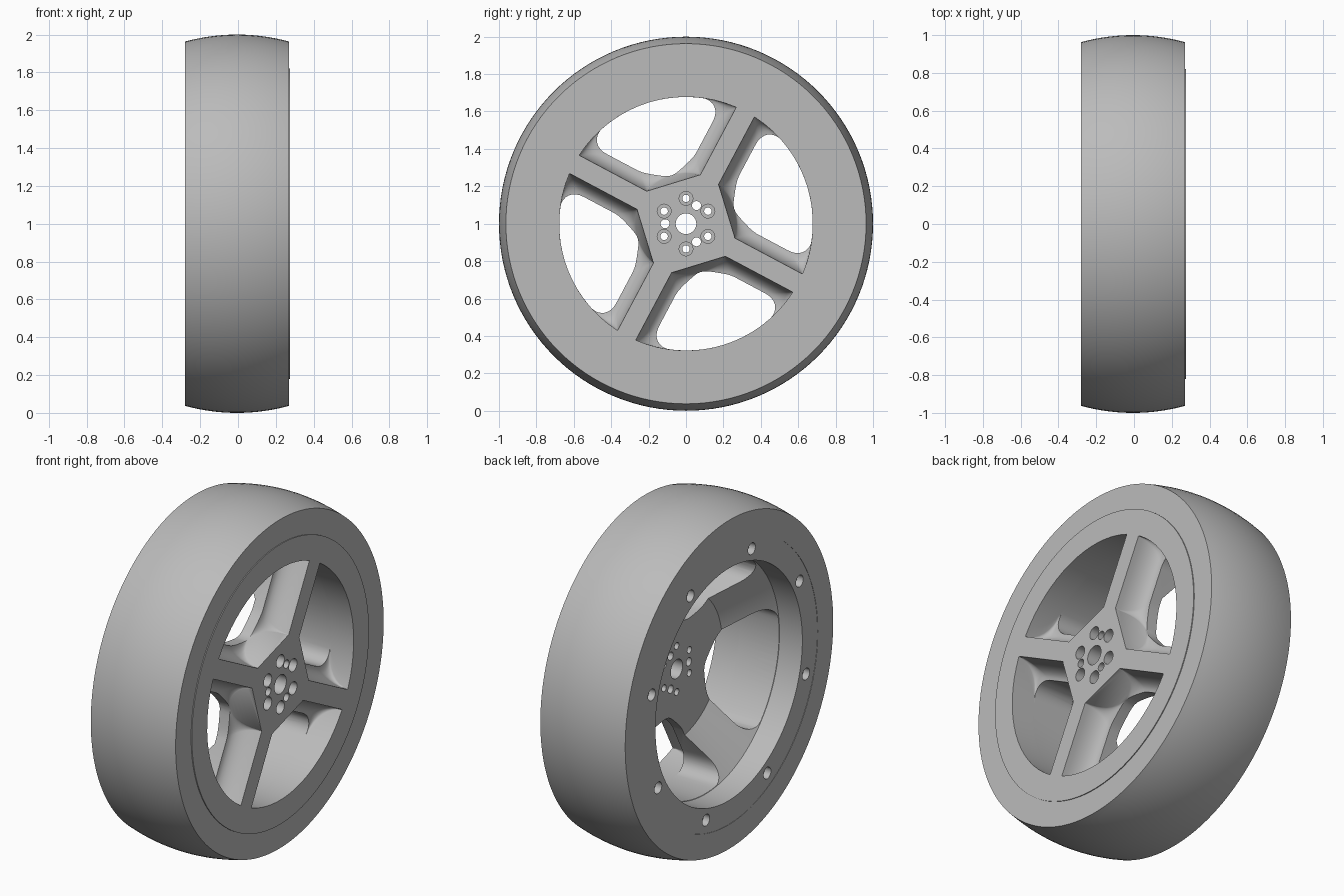
import bpy, bmesh
from math import sin, cos, asin, pi, radians, sqrt

if "Cube" in bpy.data.objects:
    bpy.data.objects.remove(bpy.data.objects["Cube"])

grey = bpy.data.materials.new("wheel grey")
grey.use_nodes = True
grey.diffuse_color = (0.5, 0.5, 0.5, 1)
grey.node_tree.nodes["Principled BSDF"].inputs["Base Color"].default_value = (0.5, 0.5, 0.5, 1)

AXLE = 1.0          # height of the wheel axis
FRONT = 0.275       # spoked face
BACK = -0.278       # recessed face
RIM = 0.68          # inner radius of the rim
HUB = 0.27
SPOKE_ANGLE = radians(62)


def bridge(bm, rings, closed):
    """Skin a list of vertex rings; join last to first, or cap both ends."""
    n = len(rings[0])
    pairs = list(zip(rings, rings[1:]))
    if closed:
        pairs.append((rings[-1], rings[0]))
    for a, b in pairs:
        for i in range(n):
            j = (i + 1) % n
            bm.faces.new((a[i], a[j], b[j], b[i]))
    if not closed:
        bm.faces.new(rings[0][::-1])
        bm.faces.new(rings[-1])


def polar_ring(bm, x, r, segments, y=0, z=AXLE):
    return [bm.verts.new((x, y + r * cos(2 * pi * i / segments),
                          z + r * sin(2 * pi * i / segments))) for i in range(segments)]


def finish(bm, name):
    bmesh.ops.recalc_face_normals(bm, faces=bm.faces)
    mesh = bpy.data.meshes.new(name)
    bm.to_mesh(mesh)
    bm.free()
    mesh.materials.append(grey)
    obj = bpy.data.objects.new(name, mesh)
    bpy.context.scene.collection.objects.link(obj)
    return obj


def activate(obj):
    bpy.ops.object.select_all(action='DESELECT')
    obj.select_set(True)
    bpy.context.view_layer.objects.active = obj


def lathe(name, profile, segments=128):
    """Closed profile of (x, radius) turned about the axle."""
    bm = bmesh.new()
    bridge(bm, [polar_ring(bm, x, r, segments) for x, r in profile], True)
    return finish(bm, name)


def drill(bm, angle, radius, steps, segments=20):
    """Stepped round hole parallel to the axle."""
    y, z = radius * cos(angle), AXLE + radius * sin(angle)
    bridge(bm, [polar_ring(bm, x, r, segments, y, z) for x, r in steps], False)


def pocket_outline(half_spoke, corner, steps=8):
    """Rounded sector between two spokes, as (radius, angle) pairs."""
    outer = RIM - 0.002
    pts = []

    def spread(r):
        return pi / 4 - asin(half_spoke / r)

    def corner_arc(r, side, start):
        c_t = min(0.96, corner / (r * spread(r)))
        sign = 1 if r > HUB else -1
        for k in range(steps + 1):
            a = start + pi / 2 * k / steps
            rad = r - sign * corner + corner * cos(a)
            t = side * (1 - c_t) + c_t * sin(a)
            pts.append((rad, t * spread(rad)))

    def arc(r, start, end):
        for k in range(1, 16):
            t = start + (end - start) * k / 16
            pts.append((r, t * spread(r)))

    corner_arc(outer, 1, 0)
    corner_arc(HUB, 1, pi / 2)
    corner_arc(HUB, -1, pi)
    corner_arc(outer, -1, 3 * pi / 2)
    edge = 1 - corner / (outer * spread(outer))
    arc(outer, -edge, edge)
    return pts


def pocket(bm, middle):
    """Opening that narrows through a concave fillet, then runs straight through."""
    levels = [(FRONT + 0.05, 0)]
    levels += [(FRONT - 0.15 * sin(a), 1 - cos(a)) for a in [pi / 2 * k / 8 for k in range(9)]]
    levels.append((BACK - 0.05, 1))
    rings = []
    for x, f in levels:
        outline = pocket_outline(0.055 + 0.075 * f, 0.004 + 0.11 * f)
        rings.append([bm.verts.new((x, r * cos(middle + t), AXLE + r * sin(middle + t)))
                      for r, t in outline])
    bridge(bm, rings, False)


# Tyre with a crowned tread
tread = []
for k in range(17):
    u = -1 + k / 8
    tread.append((-0.005 + 0.275 * u, 0.963 + 0.037 * (1 - u * u)))
tyre = lathe("tyre", [(-0.28, 0.82)] + tread + [(0.27, 0.82)])

# Wheel core: rim, dished web and centre bore
core = lathe("wheel_core", [(FRONT, 0.055), (FRONT, 0.82), (BACK, 0.82), (BACK, RIM),
                            (-0.13, RIM), (0.06, 0.42), (0.06, 0.055)])

# Openings and bolt holes
cut = bmesh.new()
for k in range(4):
    pocket(cut, SPOKE_ANGLE + pi / 4 + k * pi / 2)
for k in range(6):
    drill(cut, pi / 2 + k * pi / 3, 0.135,
          [(FRONT + 0.05, 0.037), (FRONT - 0.06, 0.037), (FRONT - 0.06, 0.02), (-0.1, 0.02)])
for k in range(3):
    drill(cut, pi / 3 + k * 2 * pi / 3, 0.112, [(FRONT + 0.05, 0.024), (-0.1, 0.024)])
for k in range(8):
    drill(cut, radians(106.5) + k * pi / 4, 0.745,
          [(BACK - 0.05, 0.034), (BACK + 0.04, 0.034), (BACK + 0.04, 0.018), (BACK + 0.15, 0.018)])
cutter = finish(cut, "opening_cutter")
cutter.hide_render = True

activate(core)
mod = core.modifiers.new("openings", 'BOOLEAN')
mod.operation = 'DIFFERENCE'
mod.solver = 'EXACT'
mod.object = cutter
bpy.ops.object.modifier_apply(modifier=mod.name)
bpy.data.objects.remove(cutter)

for obj in (tyre, core):
    activate(obj)
    bpy.ops.object.shade_smooth_by_angle(angle=radians(30))
